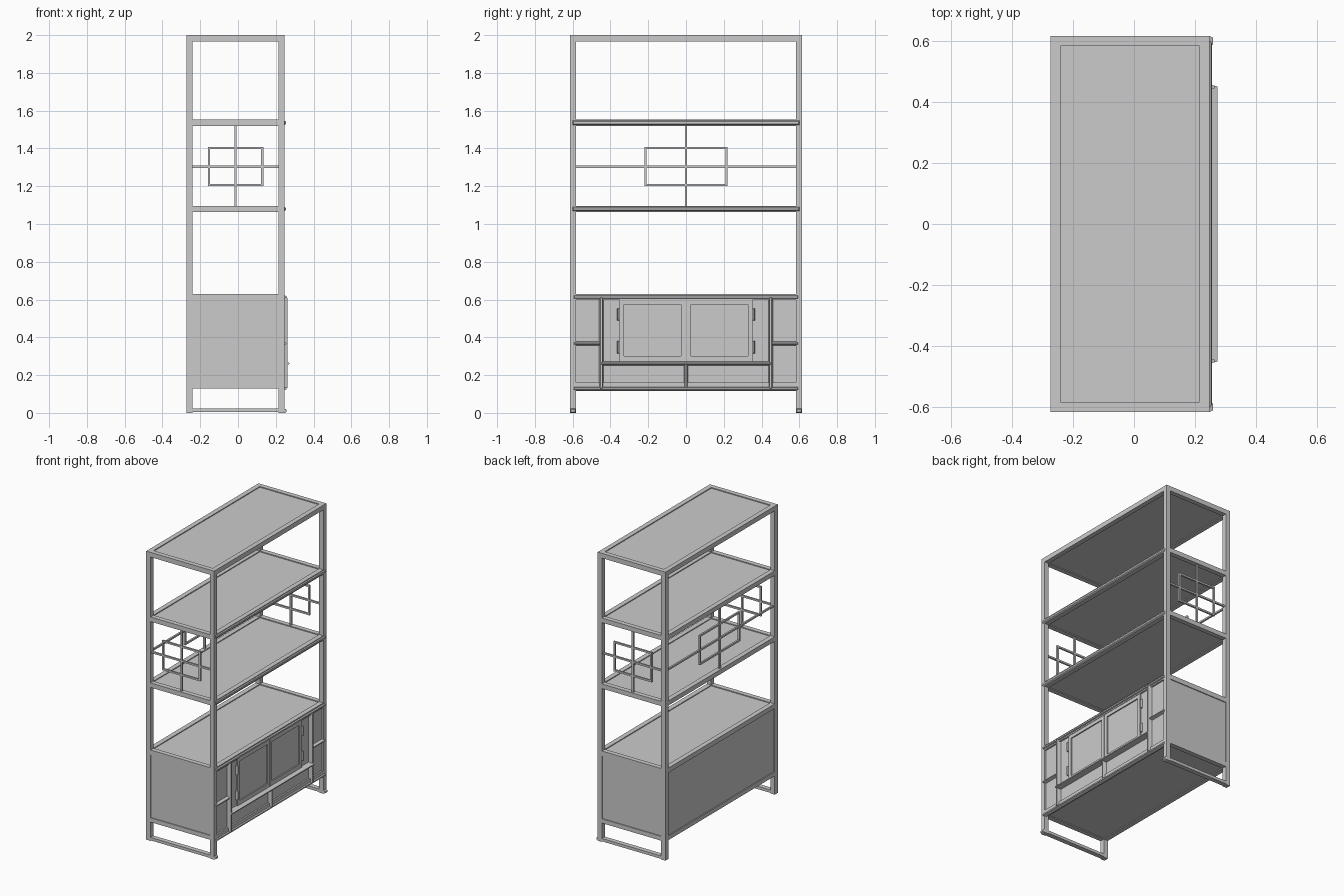
import bpy, bmesh

if "Cube" in bpy.data.objects:
    bpy.data.objects.remove(bpy.data.objects["Cube"])

X0, X1, Y, T = -0.273, 0.247, 0.615, 0.033   # frame outline and bar thickness
XI0, XI1, YI = X0 + T, X1 - T, Y - T
XC = (X0 + X1) / 2


def box(name, x, y, z, taper=0.0):
    """Box from (min, max) ranges; taper shrinks the +x face all round."""
    bm = bmesh.new()
    bmesh.ops.create_cube(bm, size=1)
    for v in bm.verts:
        s = [c + 0.5 for c in v.co]
        t = taper if s[0] > 0.5 else 0
        v.co = (x[0] + s[0] * (x[1] - x[0]),
                y[0] + t + s[1] * (y[1] - y[0] - 2 * t),
                z[0] + t + s[2] * (z[1] - z[0] - 2 * t))
    me = bpy.data.meshes.new(name)
    bm.to_mesh(me)
    bm.free()
    ob = bpy.data.objects.new(name, me)
    bpy.context.collection.objects.link(ob)
    return ob


def pair(name, x, y, z, taper=0.0):
    """Box and its mirror image across y = 0."""
    box(name + "_right", x, y, z, taper)
    box(name + "_left", x, (-y[1], -y[0]), z, taper)


# corner posts and floor runners
pair("back_post", (X0, XI0), (YI, Y), (0, 2))
pair("front_post", (XI1, X1), (YI, Y), (0, 2))
pair("floor_runner", (XI0, XI1), (YI, Y), (0.004, 0.024))
pair("runner_tip", (X1, 0.258), (YI, Y), (0, 0.022), 0.005)


# framed shelves, with a panel set slightly below the rails
def shelf(name, z0, z1):
    pair(name + "_side_rail", (XI0, XI1), (YI, Y), (z0, z1))
    box(name + "_back_rail", (X0, XI0), (-YI, YI), (z0, z1))
    box(name + "_front_rail", (XI1, X1), (-YI, YI), (z0, z1))
    box(name + "_panel", (XI0, XI1), (-YI, YI), (z0 + 0.006, z1 - 0.006))


for name, z0, z1 in (("top_shelf", 1.967, 2.0), ("upper_shelf", 1.52, 1.552),
                     ("middle_shelf", 1.063, 1.095),
                     ("cabinet_top", 0.597, 0.63), ("cabinet_base", 0.13, 0.16)):
    shelf(name, z0, z1)
for z in (1.536, 1.079):
    box("shelf_bead", (X1, 0.253), (-0.6, 0.6), (z - 0.011, z + 0.011), 0.005)


# lattice panels: cross bars plus a rectangle, on both ends and the back
B = 0.006
ZL, ZR0, ZR1 = 1.303, 1.207, 1.402


def lattice(name, place, c, half, rect):
    bars = [((c - half, c + half), (ZL - B, ZL + B)),
            ((c - B, c + B), (1.095, 1.52))]
    for z in (ZR0, ZR1):
        bars.append(((c - rect - B, c + rect + B), (z - B, z + B)))
    for u in (c - rect, c + rect):
        bars.append(((u - B, u + B), (ZR0, ZR1)))
    for u, z in bars:
        x, y = place(u)
        box(name, x, y, z)


for s in (-1, 1):
    yc = s * (Y - T / 2)
    lattice("end_lattice", lambda u: (u, (yc - B, yc + B)), XC, (XI1 - XI0) / 2, 0.141)
xb = X0 + T / 2
lattice("back_lattice", lambda u: ((xb - B, xb + B), u), 0, YI, 0.215)

# cabinet side, back and front panels
pair("cabinet_side", (XI0, XI1), (YI, Y - 0.006), (0.16, 0.597))
box("cabinet_back", (X0 + 0.006, XI0), (-YI, YI), (0.16, 0.597))
box("cabinet_front", (XI1, 0.236), (-YI, YI), (0.16, 0.597))

# doors: stiles and rails around a recessed panel
F = 0.244
for n, y in (("inner", (0.001, 0.026)), ("outer", (0.327, 0.352))):
    pair("door_stile_" + n, (0.236, F), y, (0.27, 0.6))
for n, z in (("top", (0.573, 0.6)), ("bottom", (0.27, 0.30))):
    pair("door_rail_" + n, (0.236, F), (0.026, 0.327), z)
for n, z in (("upper", (0.49, 0.553)), ("lower", (0.315, 0.38))):
    pair("hinge_" + n, (0.236, 0.252), (0.354, 0.364), z, 0.002)

# raised trim strips with bevelled faces
XB = 0.234
box("trim_top", (XB, 0.256), (-0.597, 0.597), (0.602, 0.626), 0.007)
box("trim_base", (XB, 0.256), (-0.597, 0.597), (0.117, 0.14), 0.007)
pair("trim_upright", (XB, 0.263), (0.436, 0.46), (0.125, 0.616), 0.007)
pair("trim_side_shelf", (XB, 0.256), (0.45, 0.597), (0.357, 0.378), 0.007)
box("trim_door_sill", (XB, 0.273), (-0.458, 0.458), (0.25, 0.273), 0.008)
box("trim_drawer_divider", (XB, 0.262), (-0.011, 0.011), (0.128, 0.262), 0.007)
